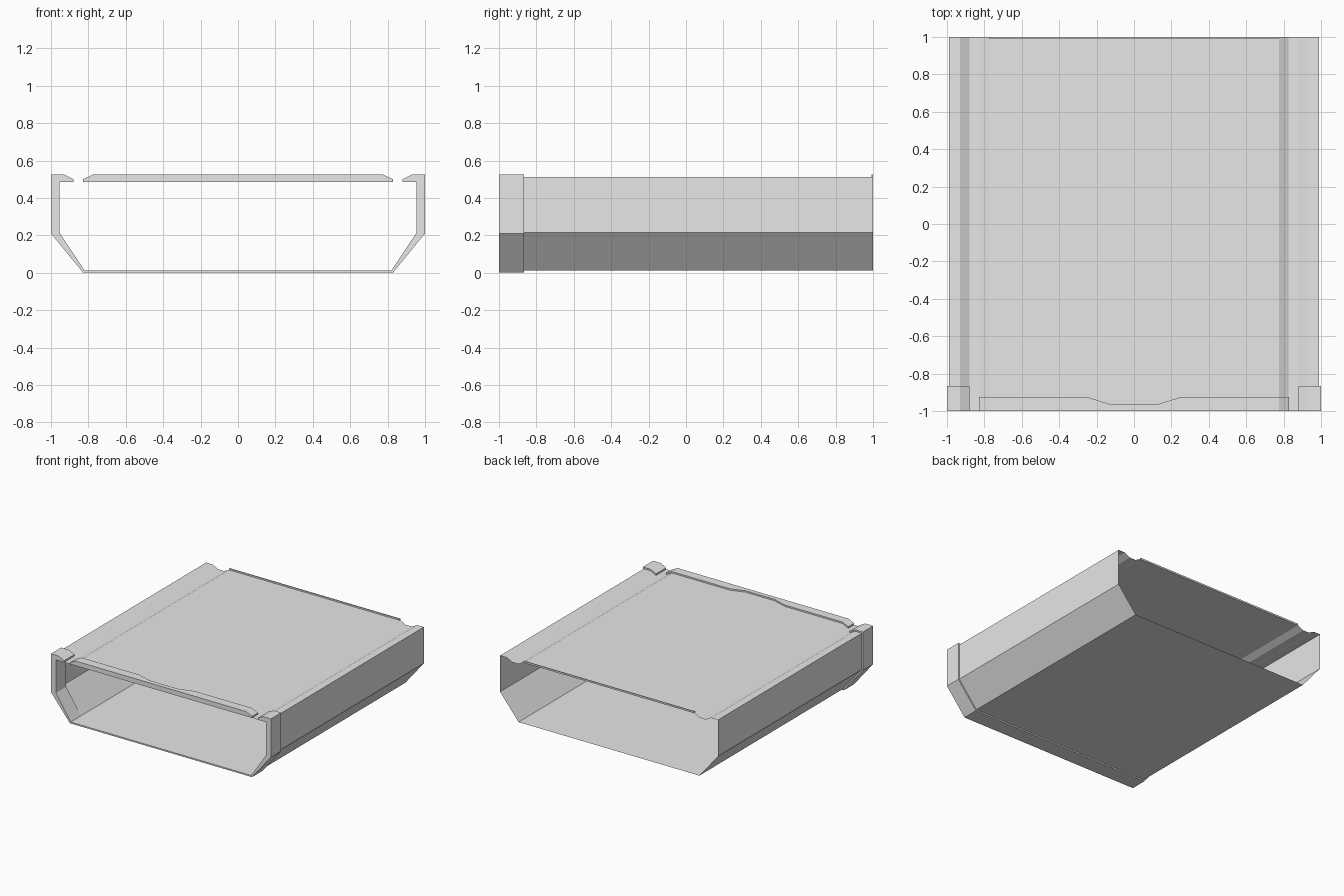
import bpy
import bmesh

cube = bpy.data.objects.get("Cube")
if cube:
    bpy.data.objects.remove(cube, do_unlink=True)

grey = bpy.data.materials.new("plain grey")
grey.use_nodes = True
grey.diffuse_color = (0.8, 0.8, 0.8, 1)
grey.node_tree.nodes["Principled BSDF"].inputs["Base Color"].default_value = (0.8, 0.8, 0.8, 1)


def mirrored(half):
    """Complete a profile given its +x half."""
    return half + [(-x, z) for x, z in reversed(half)]


def finish(name, bm):
    bmesh.ops.recalc_face_normals(bm, faces=bm.faces)
    mesh = bpy.data.meshes.new(name)
    bm.to_mesh(mesh)
    bm.free()
    mesh.materials.append(grey)
    obj = bpy.data.objects.new(name, mesh)
    bpy.context.collection.objects.link(obj)
    return obj


def extrude_profile(name, points, y0, y1, capped=True):
    """Sweep a closed x-z profile along y, with solid or open ends."""
    bm = bmesh.new()
    front = [bm.verts.new((x, y0, z)) for x, z in points]
    back = [bm.verts.new((x, y1, z)) for x, z in points]
    for i in range(len(points)):
        j = (i + 1) % len(points)
        bm.faces.new((front[i], front[j], back[j], back[i]))
    if capped:
        bm.faces.new(front)
        bm.faces.new(back[::-1])
    return finish(name, bm)


# Thin open sleeve with a groove along each side of its top
sleeve = [(0.775, 0.513), (0.825, 0.487), (0.88, 0.487), (0.93, 0.513),
          (0.99, 0.513), (0.99, 0.215), (0.822, 0.011)]
extrude_profile("sleeve", mirrored(sleeve), -1, 1, capped=False)

# Thick collar around the front, split open at the top
outer = [(0.88, 0.5), (0.93, 0.525), (1, 0.525), (1, 0.21), (0.828, 0)]
inner = [(0.88, 0.486), (0.955, 0.486), (0.955, 0.215), (0.82, 0.012)]
collar = mirrored(outer) + mirrored(inner)[::-1]
extrude_profile("front_collar", collar, -1, -0.867)

# Top front plate, with a shallow notch in its back edge and bevelled ends
stations = [(-0.828, -0.925, 0.5), (-0.775, -0.925, 0.525), (-0.25, -0.925, 0.525),
            (-0.13, -0.963, 0.525)]
stations += [(-x, y, z) for x, y, z in reversed(stations)]
bm = bmesh.new()
rings = []
for x, back_y, top_z in stations:
    section = [(-1, 0.486), (-1, top_z), (back_y, top_z), (back_y, 0.486)]
    rings.append([bm.verts.new((x, y, z)) for y, z in section])
for a, b in zip(rings, rings[1:]):
    for i in range(4):
        j = (i + 1) % 4
        bm.faces.new((a[i], a[j], b[j], b[i]))
bm.faces.new(rings[0])
bm.faces.new(rings[-1][::-1])
finish("front_top_plate", bm)

# Narrow raised lip along the back edge of the top
lip = mirrored([(0.775, 0.525), (0.775, 0.511)])
extrude_profile("back_lip", lip, 0.992, 1)
